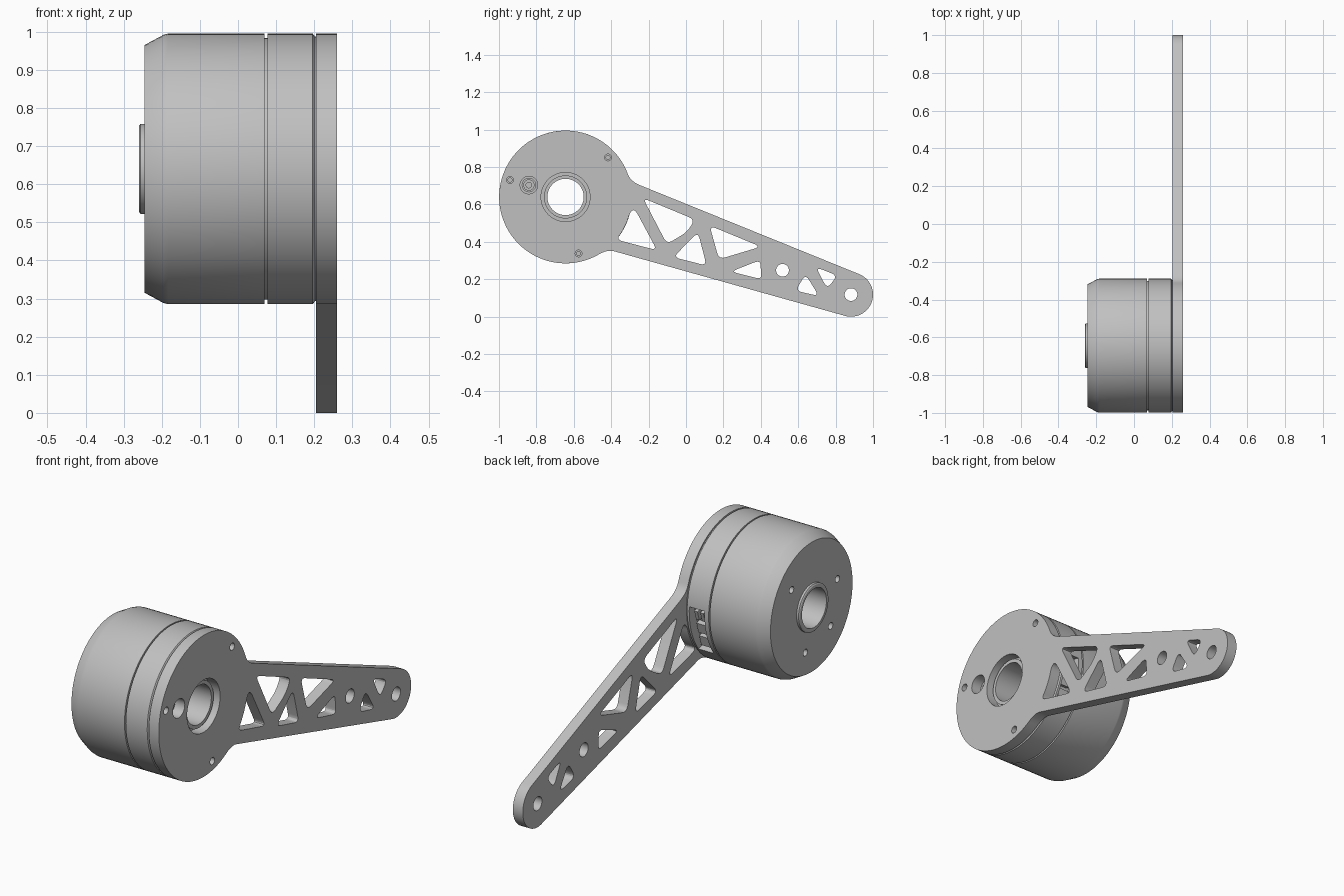
import bpy, bmesh
from math import cos, sin, radians, pi
from mathutils import Vector, Matrix

if "Cube" in bpy.data.objects:
    bpy.data.objects.remove(bpy.data.objects["Cube"])

HUB = Vector((-0.644, 0.64))      # motor axis in the (y, z) plane
R = 0.355
TIP = Vector((0.882, 0.118))
SCREW_ANGLES = (43, 163, 283)

grey = bpy.data.materials.new("machined grey")
grey.use_nodes = True
GREY = (0.53, 0.53, 0.53, 1)
grey.diffuse_color = GREY
grey.node_tree.nodes["Principled BSDF"].inputs["Base Color"].default_value = GREY


def polar(center, r, deg):
    return center + Vector((cos(radians(deg)), sin(radians(deg)))) * r


def arc(center, r, start, end, step=4):
    n = max(2, round(abs(end - start) / step))
    return [polar(center, r, start + (end - start) * i / n) for i in range(n + 1)]


def circle(center, r):
    return arc(center, r, 0, 360, 10)[:-1]


def bend(a, c, b, n=6):
    """Curve from a to b pulled towards the corner c."""
    return [a * (1 - t) ** 2 + c * 2 * t * (1 - t) + b * t * t
            for t in (i / n for i in range(n + 1))]


def rounded(corners, r=0.035):
    pts = [Vector(p) for p in corners]
    out = []
    for i, c in enumerate(pts):
        before, after = pts[i - 1] - c, pts[(i + 1) % len(pts)] - c
        a, b = (c + d.normalized() * min(r, d.length * 0.45) for d in (before, after))
        out += bend(a, c, b)
    return out


def finish(ob, angle=18):
    ob.data.materials.clear()
    ob.data.materials.append(grey)
    bpy.ops.object.select_all(action='DESELECT')
    ob.select_set(True)
    bpy.context.view_layer.objects.active = ob
    bpy.ops.object.shade_smooth_by_angle(angle=radians(angle))
    return ob


def add_mesh(name, bm):
    bmesh.ops.recalc_face_normals(bm, faces=bm.faces)
    me = bpy.data.meshes.new(name)
    bm.to_mesh(me)
    bm.free()
    ob = bpy.data.objects.new(name, me)
    bpy.context.collection.objects.link(ob)
    return ob


def lathe(name, profile, center=HUB, seg=96):
    """Closed ring turned from (x, radius) points about an axis along x."""
    bm = bmesh.new()
    rings = []
    for i in range(seg):
        a = 2 * pi * i / seg
        rings.append([bm.verts.new((x, center.x + r * cos(a), center.y + r * sin(a)))
                      for x, r in profile])
    n = len(profile)
    for i in range(seg):
        p, q = rings[i], rings[(i + 1) % seg]
        for j in range(n):
            k = (j + 1) % n
            bm.faces.new((p[j], p[k], q[k], q[j]))
    return add_mesh(name, bm)


def rod(name, x0, x1, center, r, seg=24):
    bm = bmesh.new()
    mat = Matrix.Translation(((x0 + x1) / 2, center.x, center.y)) @ Matrix.Rotation(pi / 2, 4, 'Y')
    bmesh.ops.create_cone(bm, cap_ends=True, segments=seg, radius1=r, radius2=r,
                          depth=x1 - x0, matrix=mat)
    return add_mesh(name, bm)


def radial_box(name, x, out, side, size, deg=-17):
    """Box set at a distance out from the motor axis, turned to face outwards."""
    bm = bmesh.new()
    mat = (Matrix.Translation((0, HUB.x, HUB.y)) @ Matrix.Rotation(radians(deg), 4, 'X')
           @ Matrix.Translation((x, out, side)) @ Matrix.Diagonal((*size, 1)))
    bmesh.ops.create_cube(bm, size=1, matrix=mat)
    return add_mesh(name, bm)


def cut(ob, cutters):
    bpy.context.view_layer.objects.active = ob
    for c in cutters:
        m = ob.modifiers.new("cut", 'BOOLEAN')
        m.operation, m.solver, m.object = 'DIFFERENCE', 'EXACT', c
        bpy.ops.object.modifier_apply(modifier=m.name)
        bpy.data.objects.remove(c)


# Arm plate: one outline with openings, extruded along x
hub_arc = arc(HUB, R, 20, 300, 3.5)
outline = (arc(TIP, 0.118, -105, 68)
           + bend(Vector((-0.246, 0.703)), Vector((-0.296, 0.723)), hub_arc[0])
           + hub_arc[1:-1]
           + bend(hub_arc[-1], Vector((-0.42, 0.36)), Vector((-0.385, 0.35))))
truss = [
    arc(HUB, R, -40, -13, 9) + [(-0.273, 0.575), (-0.155, 0.355)],
    [(-0.23, 0.634), (0.048, 0.519), (0.005, 0.452), (-0.102, 0.388)],
    [(0.064, 0.452), (0.11, 0.273), (-0.067, 0.318)],
    [(0.126, 0.487), (0.4, 0.374), (0.176, 0.307)],
    [(0.24, 0.241), (0.396, 0.302), (0.4, 0.254), (0.404, 0.2)],
    [(0.639, 0.227), (0.711, 0.11), (0.586, 0.139)],
    [(0.695, 0.265), (0.81, 0.219), (0.754, 0.15)],
]
port = polar(HUB, 0.206, 162)
loops = [outline] + [rounded(t) for t in truss]
loops += [circle(TIP, 0.034), circle(Vector((0.516, 0.248)), 0.034),
          circle(port, 0.047), arc(HUB, 0.131, 0, 360, 5)[:-1]]
loops += [circle(polar(HUB, 0.31, a), 0.018) for a in SCREW_ANGLES]

cu = bpy.data.curves.new("arm_plate", 'CURVE')
cu.dimensions, cu.fill_mode, cu.extrude = '2D', 'BOTH', 0.0275
for loop in loops:
    sp = cu.splines.new('POLY')
    sp.points.add(len(loop) - 1)
    for pt, v in zip(sp.points, loop):
        pt.co = (v.x, v.y, 0, 1)
    sp.use_cyclic_u = True
temp = bpy.data.objects.new("arm_outline", cu)
bpy.context.collection.objects.link(temp)
bpy.context.view_layer.update()
flat = temp.to_mesh()
bm = bmesh.new()
bm.from_mesh(flat)
temp.to_mesh_clear()
bpy.data.objects.remove(temp)
bmesh.ops.remove_doubles(bm, verts=bm.verts, dist=0.0002)
# local x, y, z become world y, z, x
for v in bm.verts:
    v.co = (v.co.z + 0.2325, v.co.x, v.co.y)
finish(add_mesh("arm_plate", bm))

# Rotor can with chamfered end and four blind holes
rotor = lathe("rotor_can", [(-0.245, 0.1), (-0.245, 0.325), (-0.195, 0.352), (-0.183, R),
                            (0.07, R), (0.07, 0.1)])
cut(rotor, [rod("cutter", -0.3, -0.19, polar(HUB, 0.215, a), 0.017)
            for a in SCREW_ANGLES + (225,)])
finish(rotor)

# Groove between rotor and stator
finish(lathe("groove_core", [(0.06, 0.25), (0.06, 0.343), (0.085, 0.343), (0.085, 0.25)]))

# Stator housing with a connector window and screw holes
stator = lathe("stator_housing", [(0.077, 0.1), (0.077, R), (0.196, R), (0.202, 0.347),
                                  (0.206, 0.347), (0.206, 0.1)])
cut(stator, [radial_box("cutter", 0.142, 0.35, 0, (0.085, 0.1, 0.25))]
    + [rod("cutter", 0.15, 0.25, polar(HUB, 0.31, a), 0.011) for a in SCREW_ANGLES]
    + [rod("cutter", 0.16, 0.25, port, 0.036)])
finish(stator)

# Connectors inside the window
for i, side in enumerate((-0.075, 0.0)):
    finish(radial_box(f"connector_{i + 1}", 0.142, 0.31, side, (0.055, 0.03, 0.055)))
for i, x in enumerate((0.125, 0.158)):
    finish(radial_box(f"connector_pin_{i + 1}", x, 0.31, 0.075, (0.018, 0.03, 0.05)))

# Hollow shaft through the whole motor
finish(lathe("hollow_shaft", [(-0.26, 0.097), (-0.26, 0.112), (-0.256, 0.118), (-0.24, 0.118),
                              (-0.24, 0.115), (0.235, 0.115), (0.235, 0.097)]))

# Socket seen through the plate port
finish(lathe("port_socket", [(0.15, 0.015), (0.15, 0.03), (0.2, 0.03), (0.2, 0.015)], port, 24))
finish(rod("port_pin", 0.15, 0.175, port, 0.016))
